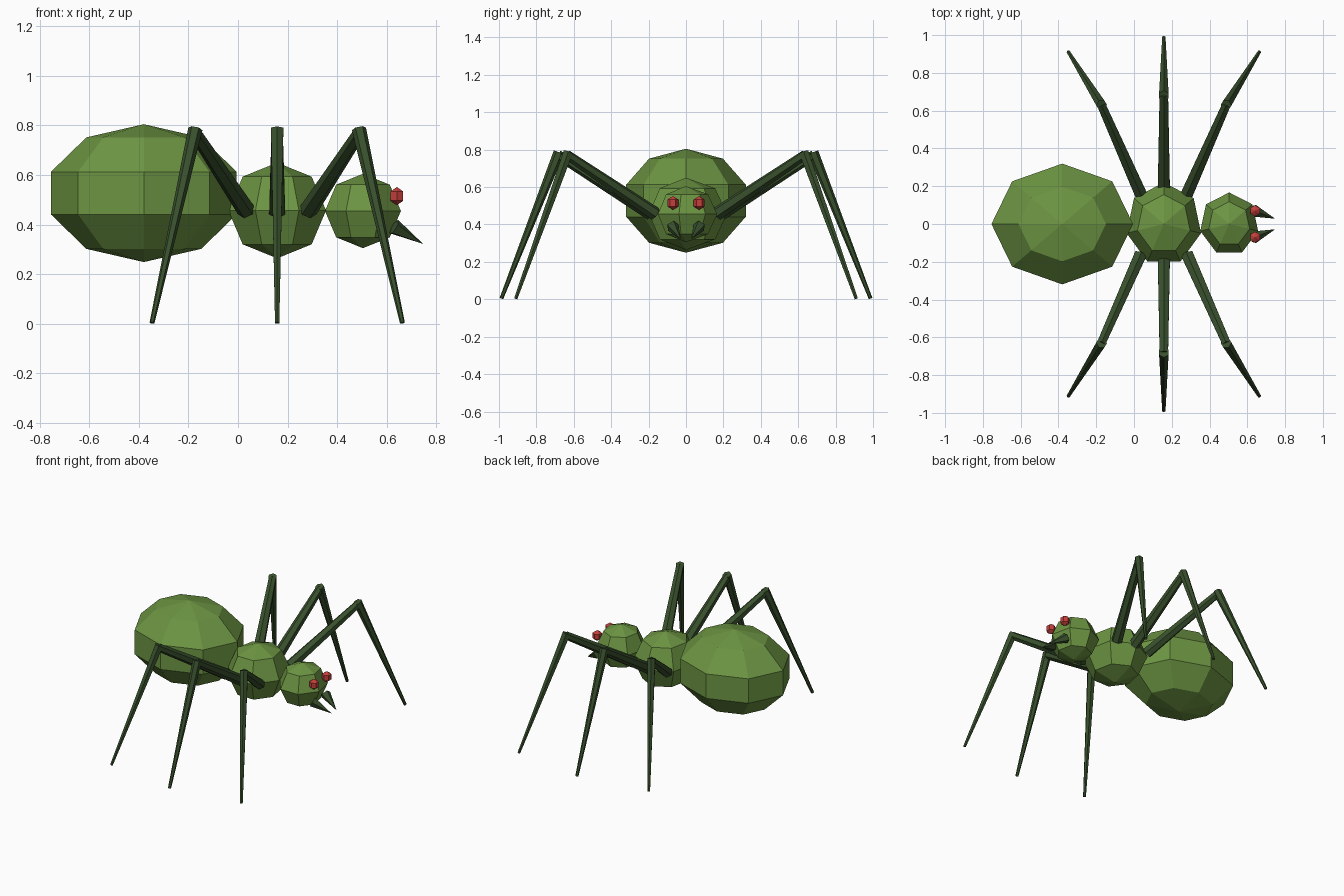
import bpy, bmesh, math
from mathutils import Vector, Matrix

cube = bpy.data.objects.get("Cube")
if cube:
    bpy.data.objects.remove(cube, do_unlink=True)


def material(name, rgb):
    m = bpy.data.materials.new(name)
    m.use_nodes = True
    color = (*rgb, 1)
    m.diffuse_color = color
    bsdf = m.node_tree.nodes["Principled BSDF"]
    bsdf.inputs["Base Color"].default_value = color
    bsdf.inputs["Roughness"].default_value = 0.8
    return m


LEAF = material("leaf green", (0.15, 0.30, 0.055))
DARK = material("dark green", (0.04, 0.08, 0.026))
RED = material("eye red", (0.56, 0.05, 0.045))


def finish(bm, name, mat):
    bmesh.ops.recalc_face_normals(bm, faces=bm.faces)
    mesh = bpy.data.meshes.new(name)
    bm.to_mesh(mesh)
    bm.free()
    mesh.materials.append(mat)
    obj = bpy.data.objects.new(name, mesh)
    bpy.context.collection.objects.link(obj)
    return obj


def ball(name, center, radii, segments, rings, mat):
    """Faceted ellipsoid with one corner column facing +y."""
    bm = bmesh.new()
    bmesh.ops.create_uvsphere(bm, u_segments=segments, v_segments=rings, radius=1)
    first = max((v.co for v in bm.verts), key=lambda c: c.xy.length)
    spin = math.pi / 2 - math.atan2(first.y, first.x)
    bm.transform(Matrix.Translation(center) @ Matrix.Diagonal((*radii, 1))
                 @ Matrix.Rotation(spin, 4, 'Z'))
    return finish(bm, name, mat)


def add_cone(bm, a, b, r1, r2, sides):
    """Tapered prism from point a to point b."""
    a, b = Vector(a), Vector(b)
    axis = b - a
    turn = axis.to_track_quat('Z', 'Y').to_matrix().to_4x4()
    bmesh.ops.create_cone(bm, cap_ends=True, segments=sides, radius1=r1, radius2=r2,
                          depth=axis.length,
                          matrix=Matrix.Translation((a + b) / 2) @ turn)


# Body segments
ball("abdomen", (-0.38, 0, 0.527), (0.394, 0.336, 0.278), 8, 5, LEAF)
ball("thorax", (0.158, 0, 0.457), (0.202, 0.22, 0.193), 7, 4, LEAF)
ball("head", (0.504, 0, 0.455), (0.157, 0.167, 0.15), 7, 4, LEAF)

for side, label in ((1, "left"), (-1, "right")):
    # Eyes and mandibles
    ball(f"eye_{label}", (0.641, 0.07 * side, 0.515), (0.034, 0.034, 0.037), 6, 3, RED)
    bm = bmesh.new()
    add_cone(bm, (0.63, 0.072 * side, 0.39), (0.747, 0.028 * side, 0.322), 0.034, 0.0, 5)
    finish(bm, f"mandible_{label}", DARK)

    # Legs: hip, knee and foot fan outwards around the thorax
    for fan, part in ((-1, "rear"), (0, "middle"), (1, "front")):
        out = 1 - abs(fan)
        hip = (0.158 + 0.125 * fan, (0.165 + 0.02 * out) * side, 0.457)
        knee = (0.158 + 0.333 * fan, (0.635 + 0.05 * out) * side, 0.772)
        foot = (0.158 + 0.505 * fan, (0.91 + 0.077 * out) * side, 0.004)
        bm = bmesh.new()
        add_cone(bm, hip, knee, 0.037, 0.026, 6)
        top = Vector(knee) + (Vector(knee) - Vector(foot)).normalized() * 0.015
        add_cone(bm, top, foot, 0.029, 0.010, 6)
        finish(bm, f"{part}_leg_{label}", DARK)
